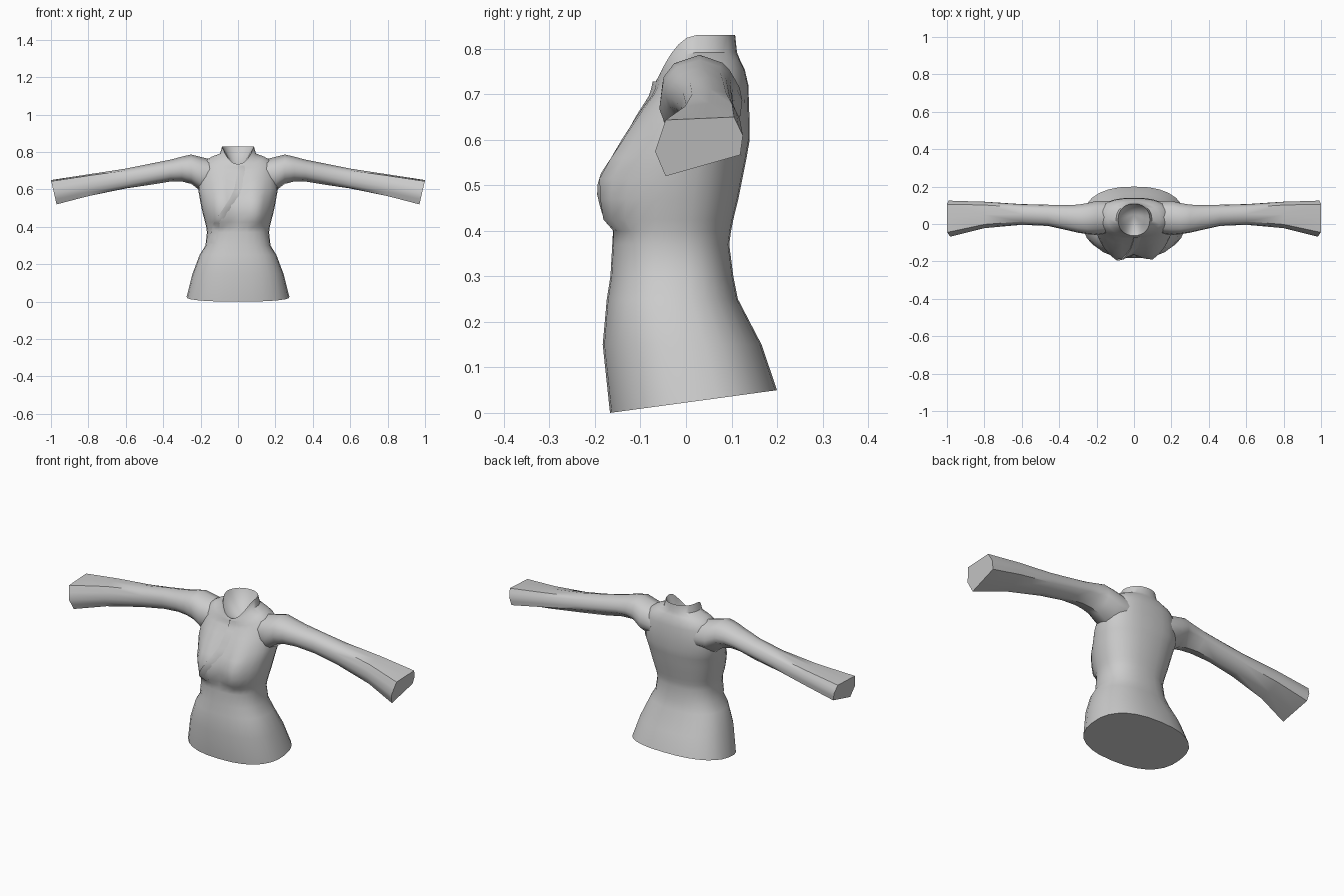
import bpy, bmesh, math
from mathutils import Vector
from mathutils.bvhtree import BVHTree

if "Cube" in bpy.data.objects:
    bpy.data.objects.remove(bpy.data.objects["Cube"])

mat = bpy.data.materials.new("plain grey cloth")
mat.use_nodes = True
grey = (0.6, 0.6, 0.6, 1)
mat.diffuse_color = grey
bsdf = next(n for n in mat.node_tree.nodes if n.type == 'BSDF_PRINCIPLED')
bsdf.inputs["Base Color"].default_value = grey


def finish(name, bm, angle=40, closed=True):
    """Turn a bmesh into a smooth-shaded object."""
    if closed:
        bmesh.ops.recalc_face_normals(bm, faces=bm.faces)
    me = bpy.data.meshes.new(name)
    bm.to_mesh(me)
    bm.free()
    me.materials.append(mat)
    ob = bpy.data.objects.new(name, me)
    bpy.context.collection.objects.link(ob)
    bpy.ops.object.select_all(action='DESELECT')
    ob.select_set(True)
    bpy.context.view_layer.objects.active = ob
    bpy.ops.object.shade_smooth_by_angle(angle=math.radians(angle))
    return ob


def loft(bm, rings):
    """Skin a list of closed rings of points; return their vertices."""
    vs = [[bm.verts.new(p) for p in r] for r in rings]
    n = len(vs[0])
    for a, b in zip(vs, vs[1:]):
        for i in range(n):
            j = (i + 1) % n
            bm.faces.new((a[i], a[j], b[j], b[i]))
    return vs


# Torso: height, half width, front y, back y, squareness, bust depth, front drop
SECTIONS = [
    (0.000, 0.275, -0.167, 0.200, 2.4, 0.000, 0),
    (0.150, 0.243, -0.183, 0.166, 2.4, 0.000, 0),
    (0.250, 0.205, -0.174, 0.114, 2.4, 0.000, 0),
    (0.300, 0.174, -0.166, 0.104, 2.4, 0.000, 0),
    (0.370, 0.166, -0.162, 0.095, 2.4, 0.000, 0),
    (0.400, 0.170, -0.160, 0.099, 2.4, 0.004, 0),
    (0.425, 0.176, -0.159, 0.104, 2.4, 0.034, 0),
    (0.470, 0.188, -0.162, 0.115, 2.4, 0.038, 0),
    (0.515, 0.198, -0.160, 0.124, 2.4, 0.042, 0),
    (0.560, 0.206, -0.143, 0.133, 2.4, 0.034, 0),
    (0.600, 0.213, -0.124, 0.140, 2.5, 0.026, 0),
    (0.660, 0.208, -0.096, 0.139, 2.5, 0.012, 0),
    (0.720, 0.195, -0.075, 0.137, 2.5, 0.004, 0.025),
    (0.755, 0.175, -0.070, 0.129, 2.4, 0.000, 0.045),
    (0.775, 0.140, -0.068, 0.119, 2.3, 0.000, 0.053),
    (0.792, 0.096, -0.066, 0.112, 2.2, 0.000, 0.063),
    (0.830, 0.085, -0.062, 0.108, 2.2, 0.000, 0.095),
]
SIDES = 28


def torso_ring(k):
    z, hw, yf, yb, n, bust, drop = SECTIONS[k]
    mid, half = (yf + yb) / 2, (yb - yf) / 2
    pts = []
    for i in range(SIDES):
        a = 2 * math.pi * i / SIDES
        c, s = math.cos(a), math.sin(a)
        x = hw * math.copysign(abs(c) ** (2 / n), c)
        y = mid + half * math.copysign(abs(s) ** (2 / n), s)
        front = max(0, (mid - y) / half)
        pz = z - drop * front ** 2
        if k == 0:                       # hem slopes up to the back
            pz = (y + 0.167) * 0.136
        y -= bust * min(1, front * 1.5) * math.exp(-((abs(x) - 0.095) / 0.06) ** 2)
        pts.append((x, y, pz))
    return pts


bm = bmesh.new()
rings = loft(bm, [torso_ring(k) for k in range(len(SECTIONS))])
bm.faces.new(rings[0])
# Hollow neck opening inside the collar
low = bm.verts.new((0, 0.05, 0.69))
top = rings[-1]
for i in range(SIDES):
    bm.faces.new((top[i], top[(i + 1) % SIDES], low))
bmesh.ops.recalc_face_normals(bm, faces=bm.faces)
tree = BVHTree.FromBMesh(bm)
finish("torso", bm, 45)

# Wrap lapel: a thin raised edge running diagonally over the chest
SEAM = [(0.0, 0.728), (-0.005, 0.68), (-0.02, 0.60), (-0.045, 0.55),
        (-0.09, 0.48), (-0.13, 0.42), (-0.147, 0.36), (-0.155, 0.31)]
ACROSS = [(0, -0.002), (0, 0.007), (0.02, 0.005), (0.045, -0.002)]
path = []
for (x0, z0), (x1, z1) in zip(SEAM, SEAM[1:]):
    path += [(x0 + (x1 - x0) * t / 3, z0 + (z1 - z0) * t / 3) for t in range(3)]
path.append(SEAM[-1])
bm = bmesh.new()
rows = []
for x, z in path:
    row = []
    for dx, lift in ACROSS:
        hit = tree.ray_cast(Vector((x + dx, -1, z)), Vector((0, 1, 0)))[0]
        if hit is None:
            hit = tree.find_nearest(Vector((x + dx, -0.1, z)))[0]
        row.append(bm.verts.new(hit + Vector((0, -lift, 0))))
    rows.append(row)
for a, b in zip(rows, rows[1:]):
    for i in range(len(ACROSS) - 1):
        bm.faces.new((a[i], b[i], b[i + 1], a[i + 1]))
finish("wrap_lapel", bm, 40, closed=False)

# Sleeves: x, y range and z range, blending from oval to a six-sided cuff
SLEEVE = [
    (0.13, -0.050, 0.120, 0.590, 0.755),
    (0.20, -0.058, 0.122, 0.592, 0.772),
    (0.25, -0.054, 0.110, 0.630, 0.785),
    (0.30, -0.046, 0.102, 0.643, 0.774),
    (0.36, -0.032, 0.100, 0.643, 0.758),
    (0.46, -0.010, 0.102, 0.626, 0.738),
    (0.60, -0.004, 0.106, 0.600, 0.711),
    (0.80, -0.022, 0.120, 0.560, 0.682),
    (1.00, -0.068, 0.125, 0.520, 0.650),
]
CUFF = [(0.12, 0.95), (0.9, 1), (1, 0.69), (0.97, 0.36), (0.12, 0), (0, 0.42)]
outline = []
for (u0, v0), (u1, v1) in zip(CUFF, CUFF[1:] + CUFF[:1]):
    outline += [(u0, v0), ((u0 + u1) / 2, (v0 + v1) / 2)]


def sleeve_ring(sec):
    x, y0, y1, z0, z1 = sec
    t = max(0, (x - 0.45) / 0.55)
    pts = []
    for u, v in outline:
        a = math.atan2(v - 0.5, u - 0.5)
        cu, cv = 0.5 + 0.51 * math.cos(a), 0.5 + 0.51 * math.sin(a)
        pu, pv = cu + (u - cu) * t, cv + (v - cv) * t
        px = x - (0.03 * (1 - pv) if x == 1 else 0)
        pts.append((px, y0 + (y1 - y0) * pu, z0 + (z1 - z0) * pv))
    return pts


for side, name in ((1, "left_sleeve"), (-1, "right_sleeve")):
    bm = bmesh.new()
    rs = [[(side * x, y, z) for x, y, z in sleeve_ring(s)] for s in SLEEVE]
    vs = loft(bm, rs)
    bm.faces.new(vs[0])
    bm.faces.new(vs[-1])
    finish(name, bm, 50)
